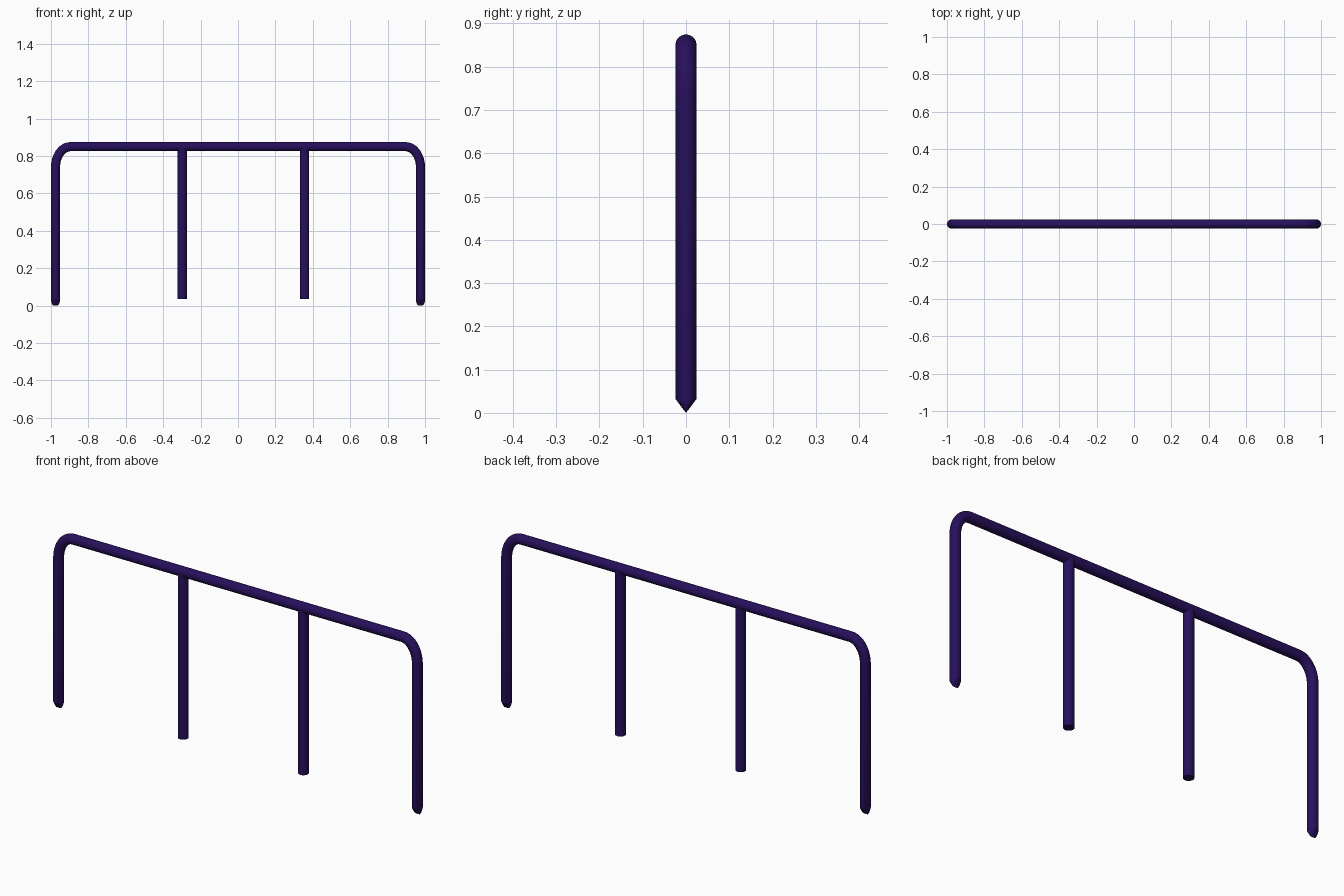
import bpy, bmesh, math
from mathutils import Vector

if "Cube" in bpy.data.objects:
    bpy.data.objects.remove(bpy.data.objects["Cube"])

R = 0.0243         # tube radius
SIDES = 32
LEG_X, RAIL_Z = 0.9757, 0.85
BEND_X, BEND_Z = 0.08, 0.11   # bend extent along the rail and down the leg
TIP = 0.032        # height of the wedge-shaped foot

mat = bpy.data.materials.new("dark indigo paint")
mat.diffuse_color = (0.02, 0.005, 0.105, 1)
mat.use_nodes = True
mat.node_tree.nodes["Principled BSDF"].inputs["Base Color"].default_value = mat.diffuse_color


def tube(name, stations):
    """Skin rings given as (centre, in-plane direction, in-plane radius, y radius)."""
    bm = bmesh.new()
    rings = []
    for centre, side, rs, ry in stations:
        ring = []
        for i in range(SIDES):
            a = 2 * math.pi * i / SIDES
            ring.append(bm.verts.new(centre + side * rs * math.cos(a)
                                     + Vector((0, ry * math.sin(a), 0))))
        rings.append(ring)
    for a, b in zip(rings, rings[1:]):
        for i in range(SIDES):
            j = (i + 1) % SIDES
            bm.faces.new((a[i], a[j], b[j], b[i]))
    bm.faces.new(rings[0])
    bm.faces.new(rings[-1])
    bmesh.ops.recalc_face_normals(bm, faces=bm.faces)
    me = bpy.data.meshes.new(name)
    bm.to_mesh(me)
    bm.free()
    me.materials.append(mat)
    ob = bpy.data.objects.new(name, me)
    bpy.context.collection.objects.link(ob)
    bpy.context.view_layer.objects.active = ob
    ob.select_set(True)
    bpy.ops.object.shade_smooth_by_angle(angle=math.radians(35))
    ob.select_set(False)


# Right half of the frame: wedge foot, straight leg, then the bend
half = []
X = Vector((1, 0, 0))
for t in (0.97, 0.8, 0.6, 0.4, 0.2, 0.0):
    half.append((Vector((LEG_X, 0, TIP * (1 - t))), X,
                 R * math.sqrt(1 - 0.75 * t * t), R * (1 - t)))
for k in range(13):
    a = math.pi / 2 * k / 12
    c = Vector((LEG_X - BEND_X * (1 - math.cos(a)), 0,
                RAIL_Z - BEND_Z * (1 - math.sin(a))))
    n = Vector((math.cos(a) / BEND_X, 0, math.sin(a) / BEND_Z)).normalized()
    half.append((c, n, R, R))

# Mirror the half to make one continuous bent tube
other = [(Vector((-c.x, 0, c.z)), Vector((-n.x, 0, n.z)), rs, ry)
         for c, n, rs, ry in reversed(half)]
tube("bent_frame_rail", half + other)

# Two inner posts
for name, x in (("left_post", -0.298), ("right_post", 0.356)):
    tube(name, [(Vector((x, 0, z)), X, R, R) for z in (0.035, RAIL_Z)])
